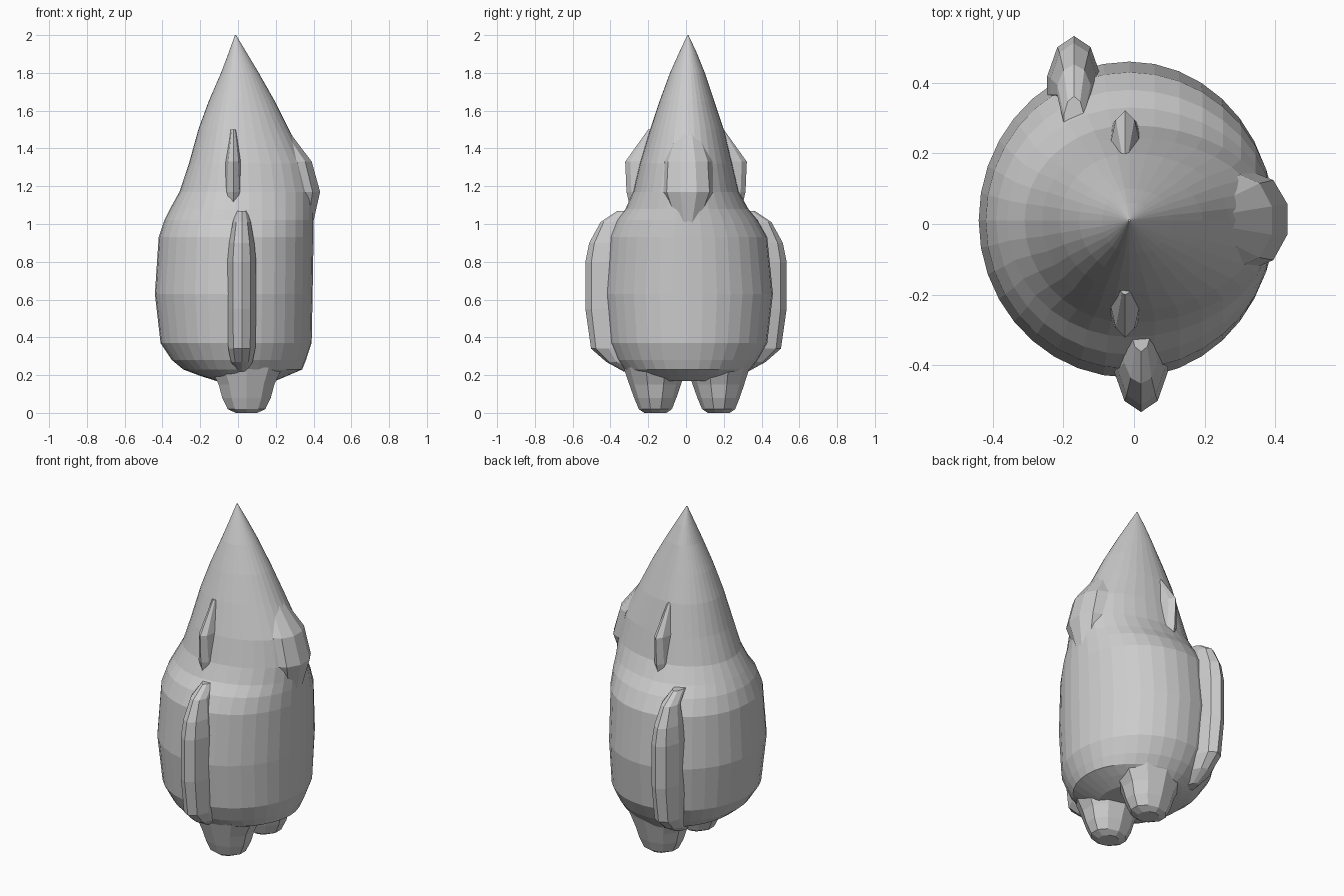
import bpy, bmesh, math


def loft(name, rings, sides, power=1.0):
    """Skin of stacked ovals: each ring is (z, x_min, x_max, y_min, y_max, x_mid, y_mid)."""
    bm = bmesh.new()
    loops = []
    for z, x0, x1, y0, y1, cx, cy in rings:
        loop = []
        for i in range(sides):
            a = 2 * math.pi * (i + 0.5 * (sides < 12)) / sides
            c, s = math.cos(a), math.sin(a)
            c = math.copysign(abs(c) ** power, c)
            s = math.copysign(abs(s) ** power, s)
            x = cx + c * ((x1 - cx) if c > 0 else (cx - x0))
            y = cy + s * ((y1 - cy) if s > 0 else (cy - y0))
            loop.append(bm.verts.new((x, y, z)))
        loops.append(loop)
    for lo, hi in zip(loops, loops[1:]):
        for i in range(sides):
            j = (i + 1) % sides
            bm.faces.new((lo[i], lo[j], hi[j], hi[i]))
    bm.faces.new(loops[0][::-1])
    bm.faces.new(loops[-1])
    mesh = bpy.data.meshes.new(name)
    bm.to_mesh(mesh)
    bm.free()
    obj = bpy.data.objects.new(name, mesh)
    bpy.context.collection.objects.link(obj)
    return obj


# Body, head and pointed hat in one skin: z, x_min, x_max, y_min, y_max
profile = [
    (0.17, -0.12, 0.20, -0.22, 0.24),
    (0.20, -0.21, 0.27, -0.29, 0.31),
    (0.23, -0.29, 0.34, -0.33, 0.34),
    (0.28, -0.35, 0.36, -0.37, 0.38),
    (0.37, -0.41, 0.39, -0.41, 0.43),
    (0.63, -0.44, 0.395, -0.435, 0.46),
    (0.93, -0.42, 0.40, -0.41, 0.43),
    (1.02, -0.39, 0.40, -0.37, 0.38),
    (1.08, -0.36, 0.40, -0.32, 0.33),
    (1.17, -0.31, 0.40, -0.28, 0.28),
    (1.32, -0.26, 0.365, -0.245, 0.245),
    (1.50, -0.21, 0.27, -0.19, 0.20),
    (1.65, -0.155, 0.195, -0.14, 0.15),
    (1.80, -0.09, 0.11, -0.085, 0.10),
    (1.90, -0.052, 0.05, -0.04, 0.06),
    (2.00, -0.016, -0.010, 0.007, 0.013),
]
loft("body_and_hat", [(*r, -0.013, 0.01) for r in profile], 36)

# Arms: thin fins pressed against the sides (z, reach, half width at centre)
arm_rows = [
    (0.22, 0.33, 0.03),
    (0.27, 0.42, 0.06),
    (0.34, 0.50, 0.075),
    (0.55, 0.53, 0.08),
    (0.80, 0.53, 0.08),
    (0.90, 0.51, 0.07),
    (1.01, 0.45, 0.05),
    (1.07, 0.36, 0.03),
]
for side, x, name in ((-1, 0.02, "right_arm"), (1, -0.17, "left_arm")):
    rows = []
    for z, reach, w in arm_rows:
        inner = min(0.36, reach - 0.08)
        ends = sorted((side * inner, side * reach * 1.005))
        rows.append((z, x - w, x + w, *ends, x, side * inner * 1.02))
    loft(name, rows, 10)

# Ears: small ridges under the hat
for side, name in ((-1, "right_ear"), (1, "left_ear")):
    rows = []
    for z, reach, w in ((1.06, 0.29, 0.03), (1.17, 0.315, 0.055),
                        (1.33, 0.322, 0.045), (1.50, 0.20, 0.015)):
        ends = sorted((side * 0.15, side * reach))
        rows.append((z, -0.025 - w, -0.025 + w, *ends, -0.025, side * 0.18))
    loft(name, rows, 10)

# Nose: low bump on the face
loft("nose", [(0.98, 0.30, 0.395, -0.05, 0.07, 0.33, 0.01),
              (1.17, 0.30, 0.44, -0.13, 0.15, 0.33, 0.015),
              (1.33, 0.28, 0.395, -0.12, 0.14, 0.30, 0.01),
              (1.48, 0.18, 0.28, -0.06, 0.08, 0.22, 0.01)], 10)

# Feet: tapered stubs
for y, name in ((-0.16, "right_foot"), (0.175, "left_foot")):
    loft(name, [(z, 0.045 - w, 0.045 + w, y - d, y + d * 0.95, 0.045, y)
                for z, w, d in ((0.0, 0.06, 0.06), (0.02, 0.105, 0.09),
                                (0.08, 0.135, 0.115), (0.15, 0.155, 0.14),
                                (0.24, 0.20, 0.17))], 10)
